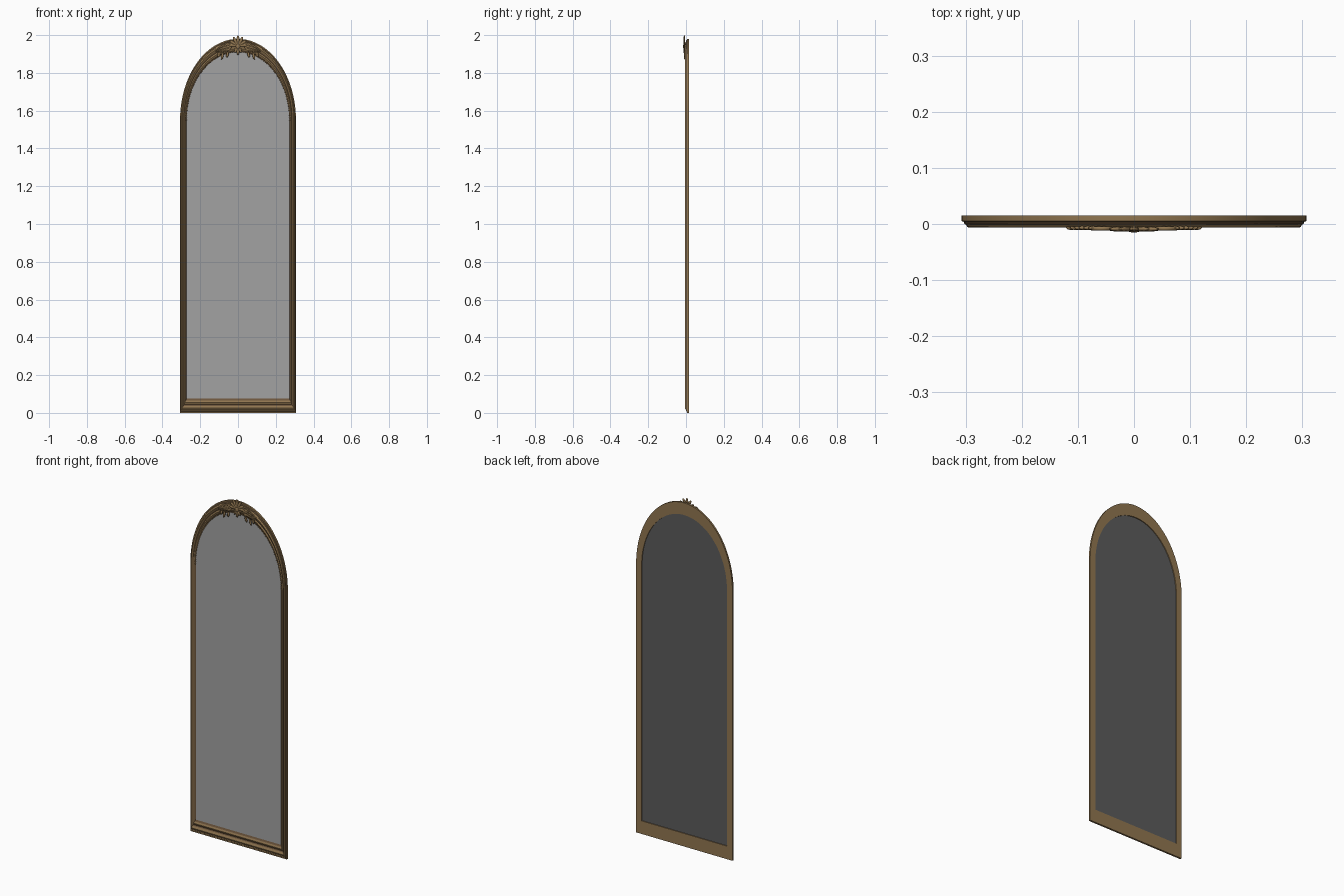
import bpy
import bmesh
from math import sin, cos, pi, radians
from mathutils import Matrix, Vector

cube = bpy.data.objects.get("Cube")
if cube:
    bpy.data.objects.remove(cube, do_unlink=True)


def material(name, color):
    m = bpy.data.materials.new(name)
    m.use_nodes = True
    m.diffuse_color = (*color, 1)
    bsdf = next(n for n in m.node_tree.nodes if n.type == 'BSDF_PRINCIPLED')
    bsdf.inputs["Base Color"].default_value = (*color, 1)
    bsdf.inputs["Roughness"].default_value = 0.5
    return m


gold = material("antique gold", (0.28, 0.18, 0.08))
shadow_gold = material("aged brown gold", (0.15, 0.09, 0.045))
silver = material("mirror grey", (0.36, 0.36, 0.36))
board = material("dark backing grey", (0.105, 0.105, 0.105))

SPRING = 1.55


def arch(s, t):
    """Point on the arch: s is the angle from the top, t runs outer to inner."""
    a, b = 0.307 - 0.035 * t, 0.43 - 0.07 * t
    return a * sin(s), SPRING + b * cos(s)


def outline(t, steps=56):
    """Closed outline of the arched panel, between outer (0) and inner (1)."""
    w, base = 0.307 - 0.035 * t, 0.075 * t
    pts = [(-w, base), (w, base)]
    return pts + [arch(pi / 2 - pi * i / steps, t) for i in range(steps + 1)]


def finish(bm, name, mats, smooth=None):
    bmesh.ops.recalc_face_normals(bm, faces=bm.faces)
    me = bpy.data.meshes.new(name)
    bm.to_mesh(me)
    bm.free()
    for m in mats:
        me.materials.append(m)
    ob = bpy.data.objects.new(name, me)
    bpy.context.collection.objects.link(ob)
    if smooth:
        bpy.ops.object.select_all(action='DESELECT')
        ob.select_set(True)
        bpy.context.view_layer.objects.active = ob
        bpy.ops.object.shade_smooth_by_angle(angle=radians(smooth))
    return ob


# Moulded frame: a stepped profile (t, y) carried round the outline
profile = [(0, .0155), (0, .005), (.1, .004), (.14, 0), (.22, -.001),
           (.28, -.005), (.35, -.0065), (.42, -.005), (.5, -.001), (.6, .001),
           (.66, -.002), (.73, -.0035), (.8, -.002), (.86, .001), (1, .004),
           (1, .0155)]
bm = bmesh.new()
rings = [[bm.verts.new((x, y, z)) for x, z in outline(t)] for t, y in profile]
for k, ring in enumerate(rings):
    nxt = rings[(k + 1) % len(rings)]
    in_groove = k in (2, 8, 13)
    for i in range(len(ring)):
        j = (i + 1) % len(ring)
        f = bm.faces.new((ring[i], ring[j], nxt[j], nxt[i]))
        f.material_index = int(in_groove)
finish(bm, "moulded_frame", [gold, shadow_gold], smooth=28)


# Mirror glass and backing board
def panel(name, front, back, mat):
    bm = bmesh.new()
    pts = outline(0.98)
    a = [bm.verts.new((x, front, z)) for x, z in pts]
    b = [bm.verts.new((x, back, z)) for x, z in pts]
    bm.faces.new(a)
    bm.faces.new(b[::-1])
    for i in range(len(a)):
        j = (i + 1) % len(a)
        bm.faces.new((a[i], b[i], b[j], a[j]))
    finish(bm, name, [mat])


panel("mirror_glass", 0.004, 0.007, silver)
panel("backing_board", 0.0072, 0.011, board)

# Row of beads round the inner edge of the arch
bm = bmesh.new()
beads = 90
for i in range(beads + 1):
    x, z = arch(-pi / 2 + pi * i / beads, 0.95)
    bmesh.ops.create_icosphere(bm, subdivisions=1, radius=0.0036,
                               matrix=Matrix.Translation((x, 0.002, z)))
finish(bm, "arch_beads", [gold], smooth=60)


def petal(bm, x, z, angle, length, width, y=-0.008, depth=0.0045):
    """Flattened petal growing from (x, z); angle is from up towards +x."""
    half = length / 2
    d = Vector((sin(angle), 0, cos(angle))) * half
    mat = (Matrix.Translation(Vector((x, y, z)) + d)
           @ Matrix.Rotation(angle, 4, 'Y')
           @ Matrix.Diagonal((width, depth, half, 1)))
    bmesh.ops.create_uvsphere(bm, u_segments=10, v_segments=8, radius=1,
                              matrix=mat)


# Central shell with its boss and lower tuft
bm = bmesh.new()
for i in range(-3, 4):
    petal(bm, 0, 1.944, radians(29 * i), 0.056 - 0.002 * abs(i), 0.0085, -0.009)
for i in (-1, 0, 1):
    petal(bm, 0, 1.938, pi + radians(32 * i), 0.044 - 0.008 * abs(i), 0.008)
petal(bm, 0, 1.925, 0, 0.03, 0.013, -0.0095, 0.006)
finish(bm, "crest_shell", [gold], smooth=60)

# Leaves trailing down each side of the arch
for side, label in ((1, "left"), (-1, "right")):
    bm = bmesh.new()
    count = 8
    for i in range(count):
        s = 0.12 + 0.035 * i
        shrink = 1 - 0.07 * i
        x, z = arch(s, 0.5)
        along = pi / 2 + s * 1.2
        for tilt in (-0.75, 0, 0.75):
            petal(bm, side * x, z, side * (along + tilt), 0.036 * shrink,
                  0.0065 * shrink, -0.0055 - 0.002 * shrink, 0.004)
    # Hanging leaf tips over the glass
    for x, length in ((0.052, 0.032), (0.078, 0.04), (0.098, 0.024)):
        petal(bm, side * x, 1.912 - 0.1 * (x - 0.052), side * (pi - 0.25),
              length, 0.007, -0.007, 0.004)
    finish(bm, label + "_leaf_spray", [gold], smooth=60)

    # Scroll beside the shell
    cu = bpy.data.curves.new(label + "_scroll", 'CURVE')
    cu.dimensions = '3D'
    cu.bevel_depth = 0.0036
    cu.bevel_resolution = 2
    cu.use_fill_caps = True
    sp = cu.splines.new('POLY')
    n = 28
    sp.points.add(n - 1)
    for i, p in enumerate(sp.points):
        u = i / (n - 1)
        r = 0.021 * (1 - 0.8 * u)
        ang = 3.2 * pi * u - 0.5
        p.co = (side * (0.055 + r * cos(ang)), -0.008,
                1.944 + r * sin(ang), 1)
    cu.materials.append(gold)
    ob = bpy.data.objects.new(label + "_scroll", cu)
    bpy.context.collection.objects.link(ob)
